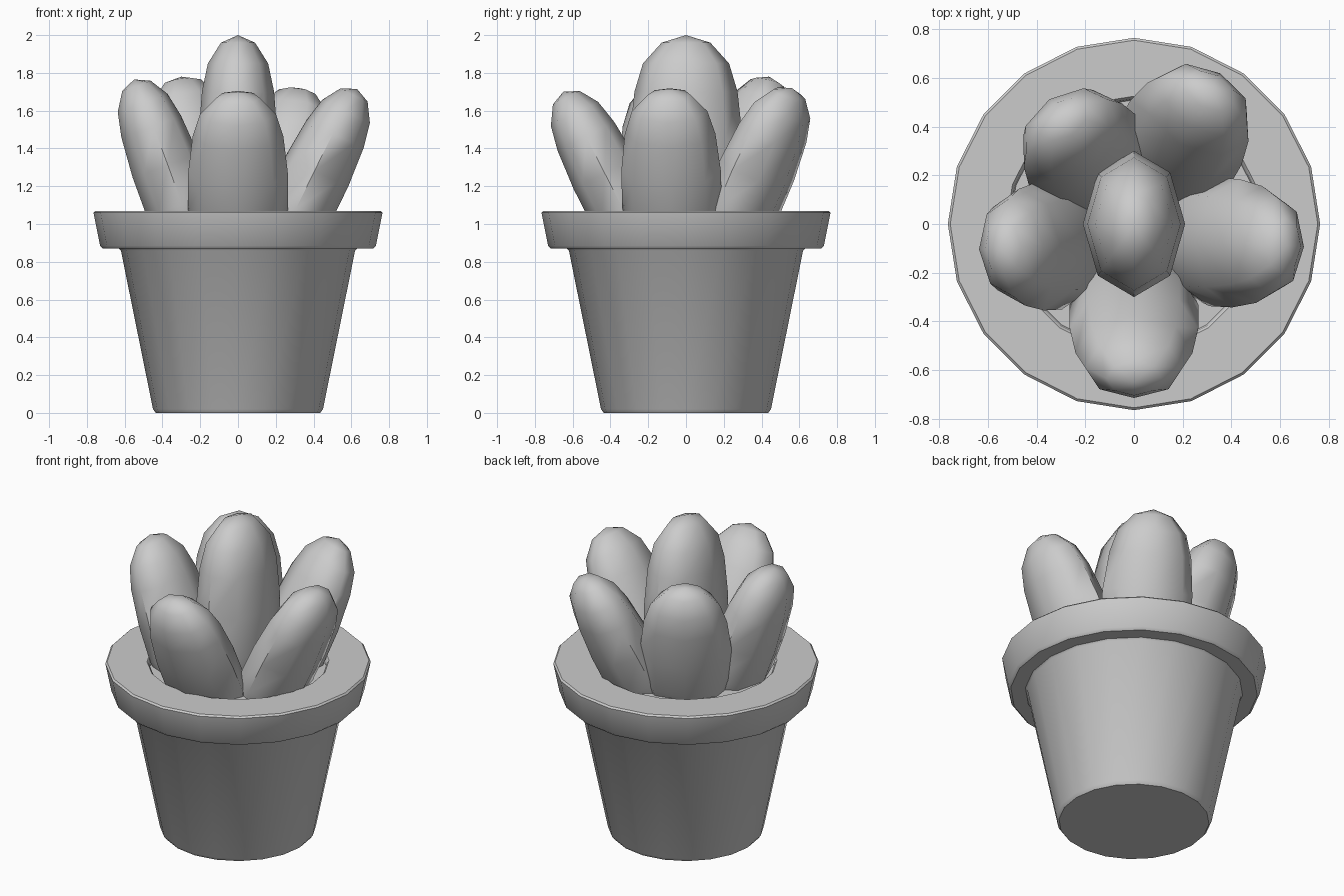
import bpy
import math
from mathutils import Matrix, Vector

cube = bpy.data.objects.get("Cube")
if cube:
    bpy.data.objects.remove(cube)

grey = bpy.data.materials.new("plain grey")
grey.use_nodes = True
colour = (0.6, 0.6, 0.6, 1)
grey.diffuse_color = colour
grey.node_tree.nodes["Principled BSDF"].inputs["Base Color"].default_value = colour


def lathe(name, profile, sides, scale=(1, 1), angle=60):
    """Spin (radius, height) points about z; zero radius makes a pole."""
    verts, rings, faces = [], [], []
    for r, z in profile:
        start, count = len(verts), sides if r else 1
        rings.append([start + i % count for i in range(sides)])
        for i in range(count):
            a = math.tau * i / sides
            verts.append((r * scale[0] * math.cos(a), r * scale[1] * math.sin(a), z))
    for low, high in zip(rings, rings[1:]):
        for i in range(sides):
            j = (i + 1) % sides
            quad = (low[i], low[j], high[j], high[i])
            faces.append(tuple(dict.fromkeys(quad)))
    mesh = bpy.data.meshes.new(name)
    mesh.from_pydata(verts, [], faces)
    mesh.materials.append(grey)
    obj = bpy.data.objects.new(name, mesh)
    bpy.context.collection.objects.link(obj)
    bpy.ops.object.select_all(action='DESELECT')
    obj.select_set(True)
    bpy.context.view_layer.objects.active = obj
    bpy.ops.object.shade_smooth_by_angle(angle=math.radians(angle))
    return obj


# Pot with an overhanging rim and the soil inside it
lathe("pot", [(0, 0), (0.435, 0), (0.45, 0.02), (0.62, 0.86), (0.63, 0.87),
              (0.715, 0.87), (0.73, 0.885), (0.765, 1.06), (0.755, 1.07),
              (0.525, 1.07), (0.515, 1.06), (0.51, 1.03), (0, 1.03)], 20, angle=40)

# Leaf outline measured down from the tip
leaf_profile = [(0, -1.25), (0.5, -1.2), (0.85, -1.0), (1, -0.8), (1, -0.55),
                (0.91, -0.30), (0.76, -0.15), (0.43, -0.04), (0, 0)]


def leaf(name, tip, heading, tilt, size):
    """Flat side faces the heading; the tip leans towards it."""
    obj = lathe(name, [(r, z * size) for r, z in leaf_profile], 8,
                (0.21 * size, 0.30 * size))
    obj.matrix_world = (Matrix.Translation(Vector(tip))
                        @ Matrix.Rotation(math.radians(heading), 4, 'Z')
                        @ Matrix.Rotation(math.radians(tilt), 4, 'Y'))


leaf("centre_leaf", (0, 0, 2), 0, 0, 1)
leaf("front_leaf", (0, -0.65, 1.70), -90, 27, 0.88)
leaf("left_leaf", (0.63, -0.09, 1.715), -3, 26, 0.88)
leaf("right_leaf", (-0.55, -0.10, 1.765), 183, 20, 0.88)
leaf("back_right_leaf", (-0.30, 0.44, 1.78), 123, 20, 0.88)
leaf("back_left_leaf", (0.32, 0.56, 1.72), 60, 26, 0.88)
